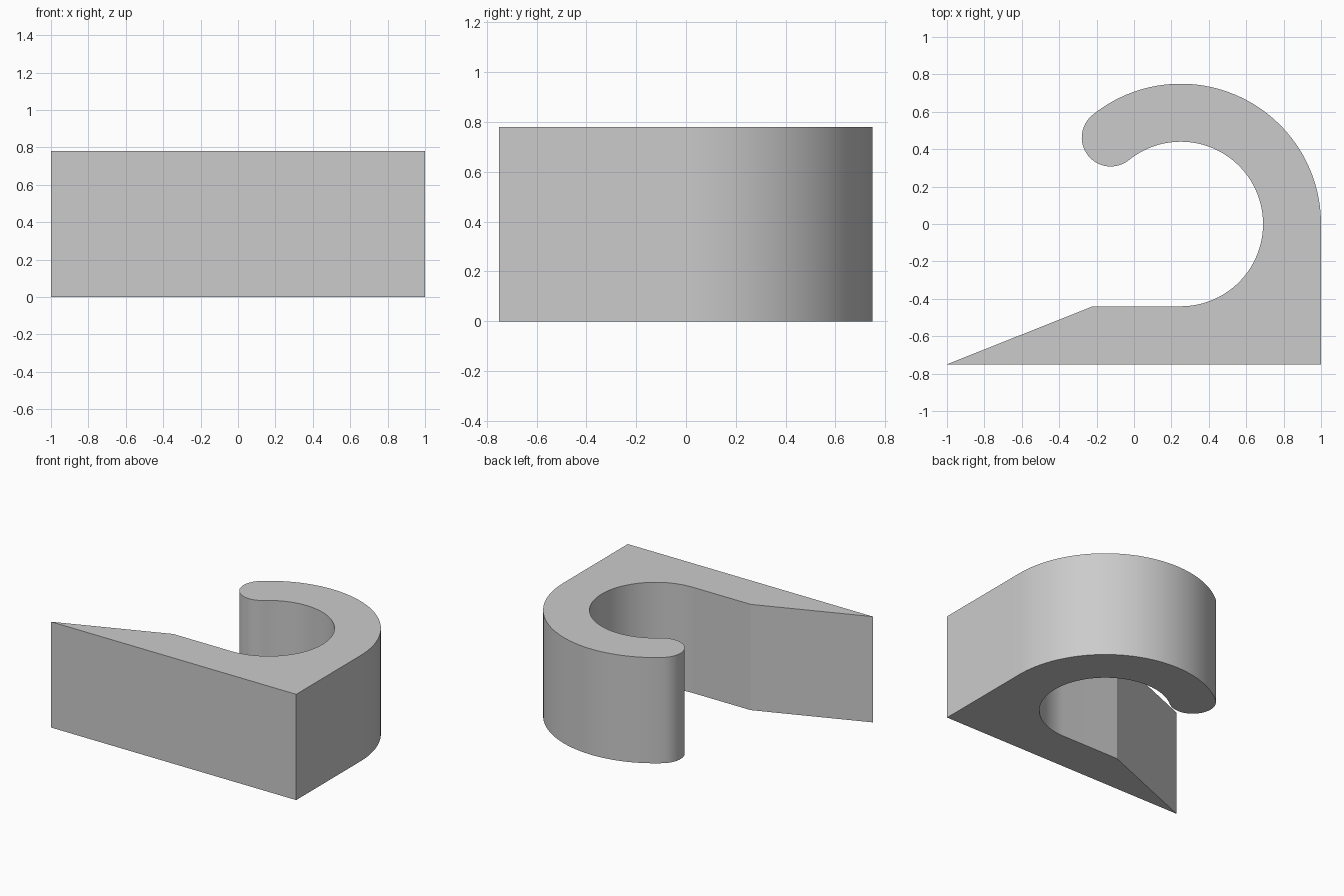
import bpy
import bmesh
from math import cos, sin, radians

cube = bpy.data.objects.get("Cube")
if cube:
    bpy.data.objects.remove(cube, do_unlink=True)

HEIGHT = 0.78
CENTRE = (0.25, 0.0)
OUTER, INNER = 0.75, 0.44
TIP_ANGLE = 129


def arc(centre, radius, start, end, steps):
    """Points along a circular arc, angles in degrees."""
    angles = [radians(start + (end - start) * i / steps) for i in range(steps + 1)]
    return [(centre[0] + radius * cos(a), centre[1] + radius * sin(a)) for a in angles]


# Rounded tip sits midway between the two arcs
mid = (OUTER + INNER) / 2
tip_radius = (OUTER - INNER) / 2
tip = arc(CENTRE, mid, TIP_ANGLE, TIP_ANGLE, 1)[0]

# Hook outline: wedge foot, outer arc, round tip, inner arc
outline = [(-1, -0.75), (1, -0.75)]
outline += arc(CENTRE, OUTER, 0, TIP_ANGLE, 48)
outline += arc(tip, tip_radius, TIP_ANGLE, TIP_ANGLE + 180, 24)[1:-1]
outline += arc(CENTRE, INNER, TIP_ANGLE, -90, 72)
outline.append((-0.22, -INNER))

# Extrude the outline to full height
bm = bmesh.new()
base = bm.faces.new([bm.verts.new((x, y, 0)) for x, y in outline])
top = bmesh.ops.extrude_face_region(bm, geom=[base], use_keep_orig=True)
bmesh.ops.translate(bm, vec=(0, 0, HEIGHT),
                    verts=[v for v in top["geom"] if isinstance(v, bmesh.types.BMVert)])
bmesh.ops.recalc_face_normals(bm, faces=bm.faces)
mesh = bpy.data.meshes.new("hook_body")
bm.to_mesh(mesh)
bm.free()
hook = bpy.data.objects.new("hook_body", mesh)
bpy.context.collection.objects.link(hook)

# Plain grey material
grey = bpy.data.materials.new("plain_grey")
grey.use_nodes = True
colour = (0.6, 0.6, 0.6, 1)
grey.diffuse_color = colour
grey.node_tree.nodes["Principled BSDF"].inputs["Base Color"].default_value = colour
mesh.materials.append(grey)

# Smooth the curves, keep the corners sharp
bpy.ops.object.select_all(action="DESELECT")
hook.select_set(True)
bpy.context.view_layer.objects.active = hook
bpy.ops.object.shade_smooth_by_angle(angle=radians(20))
